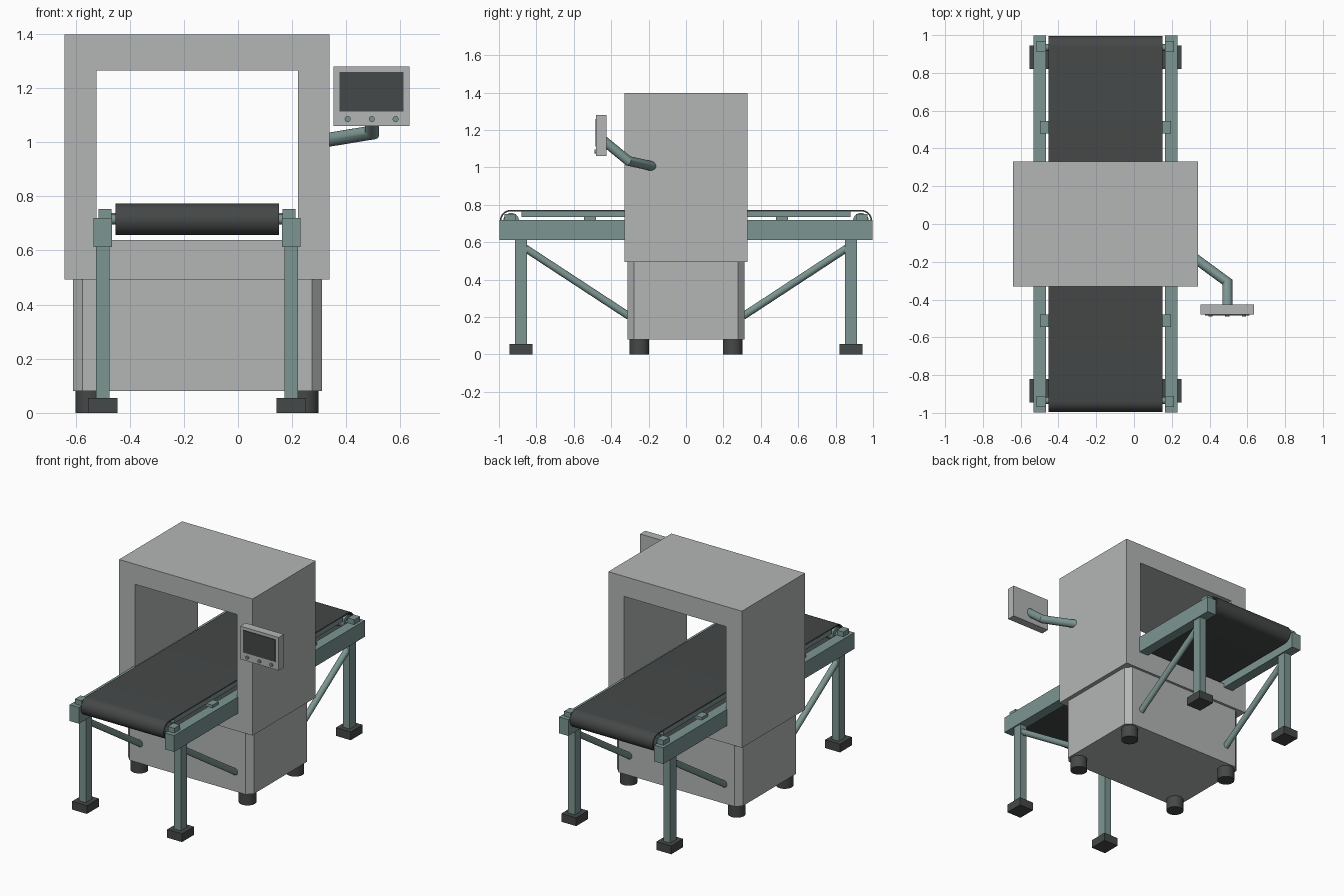
import bpy, bmesh, math
from mathutils import Vector

if "Cube" in bpy.data.objects:
    bpy.data.objects.remove(bpy.data.objects["Cube"])


def material(name, rgb):
    m = bpy.data.materials.new(name)
    m.diffuse_color = (*rgb, 1)
    m.use_nodes = True
    m.node_tree.nodes["Principled BSDF"].inputs["Base Color"].default_value = m.diffuse_color
    return m


GREY = material("light_grey", (0.45, 0.47, 0.46))
TEAL = material("muted_teal", (0.20, 0.30, 0.285))
DARK = material("charcoal", (0.060, 0.065, 0.065))
CX = -0.151  # centre line of the conveyor and the cabinet


def finish(bm, name, mat, smooth=False):
    bmesh.ops.recalc_face_normals(bm, faces=bm.faces)
    me = bpy.data.meshes.new(name)
    bm.to_mesh(me)
    bm.free()
    ob = bpy.data.objects.new(name, me)
    bpy.context.collection.objects.link(ob)
    me.materials.append(mat)
    if smooth:
        bpy.ops.object.select_all(action='DESELECT')
        bpy.context.view_layer.objects.active = ob
        ob.select_set(True)
        bpy.ops.object.shade_smooth_by_angle(angle=math.radians(35))
    return ob


def box(name, mat, x0, x1, y0, y1, z0, z1):
    bm = bmesh.new()
    bmesh.ops.create_cube(bm, size=1)
    for v in bm.verts:
        v.co = ((x0 + x1) / 2 + v.co.x * (x1 - x0),
                (y0 + y1) / 2 + v.co.y * (y1 - y0),
                (z0 + z1) / 2 + v.co.z * (z1 - z0))
    return finish(bm, name, mat)


def rod(name, mat, a, b, r, sides=24):
    a, b = Vector(a), Vector(b)
    bm = bmesh.new()
    bmesh.ops.create_cone(bm, cap_ends=True, segments=sides, radius1=r, radius2=r, depth=(b - a).length)
    rot = (b - a).to_track_quat('Z', 'Y')
    for v in bm.verts:
        v.co = rot @ v.co + (a + b) / 2
    return finish(bm, name, mat, True)


def ring(name, mat, outer, inner, place, d0, d1, smooth=False):
    """Extrude a closed loop with a matching inner loop from depth d0 to d1."""
    bm = bmesh.new()
    loops = [[bm.verts.new(place(p, d)) for p in loop] for loop in (outer, inner) for d in (d0, d1)]
    n = len(outer)
    for a, b in ((0, 1), (1, 3), (3, 2), (2, 0)):
        for i in range(n):
            j = (i + 1) % n
            bm.faces.new((loops[a][i], loops[a][j], loops[b][j], loops[b][i]))
    return finish(bm, name, mat, smooth)


def rect(x0, x1, z0, z1):
    return [(x0, z0), (x1, z0), (x1, z1), (x0, z1)]


# Tunnel housing around the belt
ring("tunnel_housing", GREY, rect(-0.64, 0.338, 0.493, 1.397), rect(-0.523, 0.222, 0.638, 1.264),
     lambda p, d: (p[0], d, p[1]), -0.33, 0.33)

# Base cabinet with chamfered upright corners
base = box("base_cabinet", GREY, -0.61, 0.31, -0.313, 0.313, 0.08, 0.493)
bm = bmesh.new()
bm.from_mesh(base.data)
upright = [e for e in bm.edges if abs(e.verts[0].co.z - e.verts[1].co.z) > 0.1]
bmesh.ops.bevel(bm, geom=upright, offset=0.036, segments=1, affect='EDGES')
bm.to_mesh(base.data)
bm.free()
for x in (CX - 0.396, CX + 0.396):
    for y in (-0.25, 0.25):
        rod("cabinet_foot", DARK, (x, y, 0), (x, y, 0.08), 0.053, 32)


# Belt loop
def stadium(r, half=0.937, zc=0.7145, n=16):
    pts = []
    for side in (1, -1):
        for i in range(n + 1):
            a = -math.pi / 2 + math.pi * i / n
            pts.append((side * (half + r * math.cos(a)), zc + side * r * math.sin(a)))
    return pts


ring("conveyor_belt", DARK, stadium(0.0585), stadium(0.0505),
     lambda p, d: (d, p[0], p[1]), -0.453, 0.152, True)
box("belt_bed", TEAL, -0.453, 0.152, -0.88, 0.88, 0.736, 0.7648)

# Conveyor frame, mirrored left to right and front to back
for s in (-1, 1):
    xr = CX + s * 0.348

    def span(a, b):
        return sorted((CX + s * a, CX + s * b))

    box("side_rail", TEAL, xr - 0.034, xr + 0.034, -0.998, 0.998, 0.612, 0.72)
    for e in (-1, 1):
        def ys(a, b):
            return sorted((e * a, e * b))

        box("leg", TEAL, xr - 0.025, xr + 0.025, *ys(0.85, 0.914), 0.05, 0.615)
        box("leg_pad", DARK, xr - 0.054, xr + 0.054, *ys(0.82, 0.944), 0, 0.055)
        box("bearing_block", TEAL, *span(0.316, 0.364), *ys(0.91, 0.97), 0.715, 0.752)
        box("bed_bracket", TEAL, *span(0.29, 0.346), *ys(0.48, 0.545), 0.718, 0.738)
        rod("diagonal_brace", TEAL, (xr, e * 0.87, 0.575), (xr, e * 0.305, 0.205), 0.02)
for e in (-1, 1):
    rod("end_roller", TEAL, (-0.45, e * 0.935, 0.7145), (0.149, e * 0.935, 0.7145), 0.042, 32)
    rod("roller_shaft", TEAL, (-0.49, e * 0.935, 0.7145), (0.188, e * 0.935, 0.7145), 0.018)

# Control panel
box("control_panel", GREY, 0.353, 0.634, -0.48, -0.425, 1.06, 1.279)
box("panel_screen", DARK, 0.375, 0.612, -0.485, -0.479, 1.113, 1.259)
for x in (0.405, 0.494, 0.582):
    rod("panel_button", TEAL, (x, -0.478, 1.085), (x, -0.489, 1.085), 0.011, 20)

# Bent support arm, mitred at the elbow
pts = [Vector(p) for p in ((0.30, -0.165, 1.003), (0.495, -0.308, 1.035), (0.495, -0.43, 1.135))]
dirs = [(pts[1] - pts[0]).normalized(), (pts[2] - pts[1]).normalized()]
bm = bmesh.new()
rot = dirs[0].to_track_quat('Z', 'Y')
circle = [rot @ Vector((0.026 * math.cos(a), 0.026 * math.sin(a), 0))
          for a in (math.tau * i / 24 for i in range(24))]
mitre = (dirs[0] + dirs[1]).normalized()
rows = [[pts[0] + c for c in circle]]
for plane_pt, normal, d in ((pts[1], mitre, dirs[0]), (pts[2], Vector((0, 1, 0)), dirs[1])):
    rows.append([p + d * ((plane_pt - p).dot(normal) / d.dot(normal)) for p in rows[-1]])
rows = [[bm.verts.new(p) for p in row] for row in rows]
for r0, r1 in zip(rows, rows[1:]):
    for i in range(24):
        j = (i + 1) % 24
        bm.faces.new((r0[i], r0[j], r1[j], r1[i]))
bm.faces.new(rows[0])
bm.faces.new(rows[-1])
finish(bm, "support_arm", TEAL, True)
